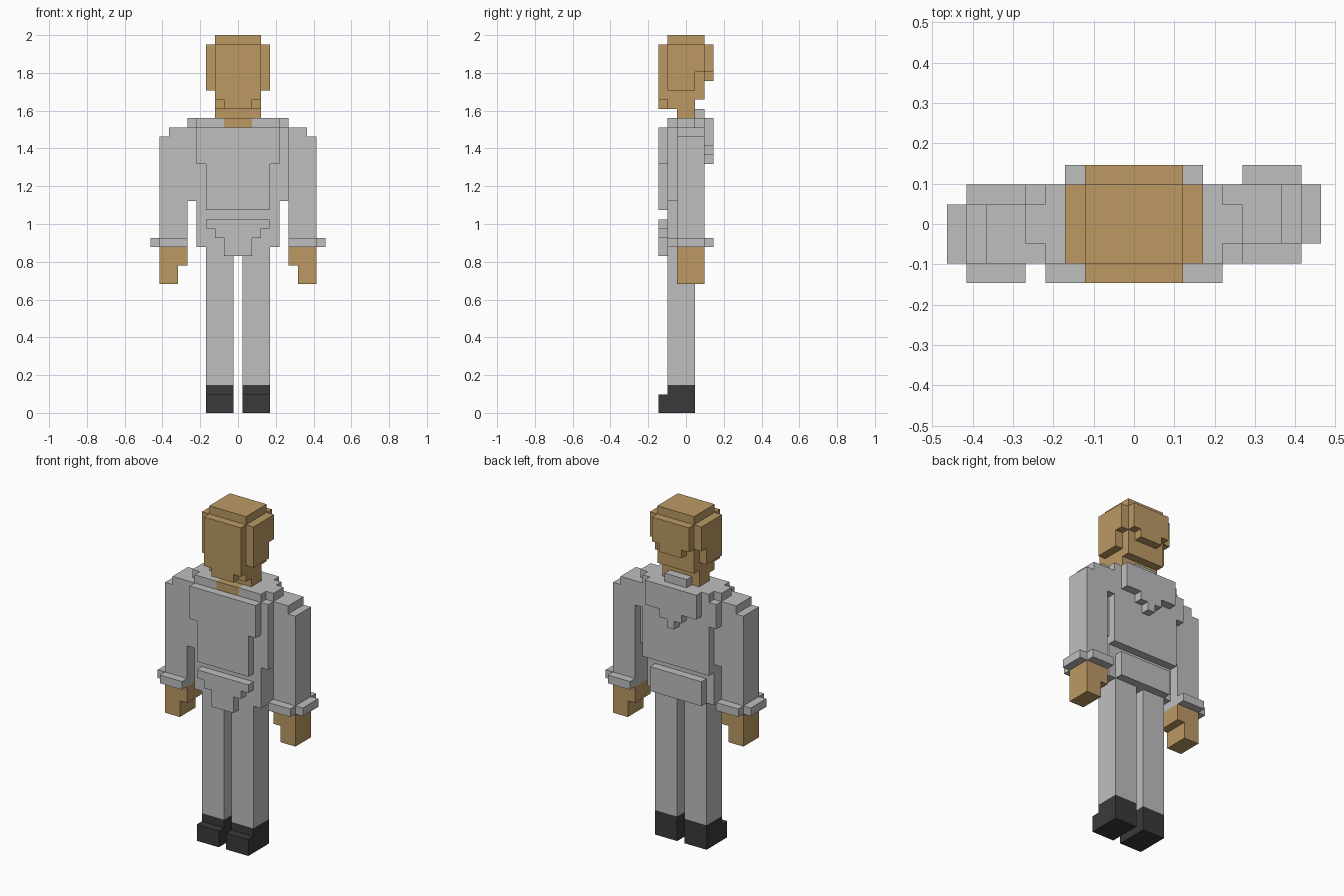
import bpy, bmesh, math
from mathutils import Vector

cube = bpy.data.objects.get("Cube")
if cube:
    bpy.data.objects.remove(cube, do_unlink=True)

U = 2 / 41  # size of one block


def make_material(name, rgb):
    m = bpy.data.materials.new(name)
    m.use_nodes = True
    col = (*rgb, 1)
    m.diffuse_color = col
    bsdf = m.node_tree.nodes["Principled BSDF"]
    bsdf.inputs["Base Color"].default_value = col
    bsdf.inputs["Roughness"].default_value = 0.9
    return m


SKIN = make_material("tan_skin", (0.503, 0.323, 0.127))
CLOTH = make_material("grey_cloth", (0.52, 0.52, 0.52))
SHOE = make_material("black_shoe", (0.042, 0.042, 0.042))


def side_of(axis, sign):
    """Offsets of the four corners of a unit block's side."""
    a, b = (axis + 1) % 3, (axis + 2) % 3
    corners = []
    for p, q in ((0, 0), (1, 0), (1, 1), (0, 1))[::sign]:
        v = [0, 0, 0]
        v[axis], v[a], v[b] = (sign + 1) // 2, p, q
        corners.append(Vector(v))
    return corners


SIDES = [(ax, s, side_of(ax, s)) for ax in range(3) for s in (-1, 1)]


def part(name, material, *boxes):
    """One closed blocky shell from boxes (x0, x1, y0, y1, z0, z1) in blocks."""
    cells = set()
    for x0, x1, y0, y1, z0, z1 in boxes:
        cells |= {(x, y, z) for x in range(round(x0 + .5), round(x1 + .5))
                  for y in range(y0, y1) for z in range(z0, z1)}
    bm = bmesh.new()
    verts = {}
    for c in sorted(cells):
        for axis, sign, corners in SIDES:
            n = list(c)
            n[axis] += sign
            if tuple(n) in cells:
                continue
            keys = [tuple(int(k) for k in Vector(c) + o) for o in corners]
            for k in keys:
                if k not in verts:
                    verts[k] = bm.verts.new(((k[0] - .5) * U, k[1] * U, k[2] * U))
            bm.faces.new([verts[k] for k in keys])
    # Join the block sides into large flat faces
    bmesh.ops.dissolve_limit(bm, angle_limit=math.radians(1),
                             verts=bm.verts[:], edges=bm.edges[:])
    mesh = bpy.data.meshes.new(name)
    bm.to_mesh(mesh)
    bm.free()
    mesh.materials.append(material)
    obj = bpy.data.objects.new(name, mesh)
    bpy.context.collection.objects.link(obj)


def wide(half, *rest):
    """A box centred on x = 0."""
    return (-half, half, *rest)


def flip(s, x0, x1, *rest):
    """A box on the left (s = 1) or the right (s = -1)."""
    return (x0, x1, *rest) if s > 0 else (-x1, -x0, *rest)


# Head: core, crown, ears side, face and back of the skull
part("head", SKIN,
     wide(2.5, -2, 2, 34, 41),
     wide(2.5, -2, 1, 33, 34),
     wide(3.5, -2, 1, 35, 40),
     wide(3.5, -2, 2, 37, 40),
     wide(2.5, -3, -2, 34, 40),
     wide(1.5, -3, -2, 33, 34),
     wide(2.5, 2, 3, 37, 40),
     wide(1.5, 2, 3, 36, 37))
part("neck", SKIN, wide(2.5, -1, 1, 32, 33), wide(1.5, -2, 1, 31, 32))

# Jacket body with shoulders, open at the neck
body = [wide(4.5, -2, 1, 18, 31), wide(4.5, 1, 2, 22, 32)]
for s in (1, -1):
    body += [flip(s, 1.5, 4.5, -2, 1, 31, 32),
             flip(s, 4.5, 5.5, -2, 1, 23, 31),
             flip(s, 4.5, 5.5, 1, 2, 28, 31),
             flip(s, 4.5, 5.5, -1, 1, 31, 32)]
part("jacket_body", CLOTH, *body)
part("jacket_front", CLOTH, wide(4.5, -3, -2, 27, 31), wide(3.5, -3, -2, 22, 27))
part("collar", CLOTH, wide(1.5, 1, 2, 32, 33))
part("back_yoke", CLOTH, wide(3.5, 2, 3, 29, 32),
     wide(1.5, 2, 3, 28, 29), wide(.5, 2, 3, 27, 28))

# Hips: stepped front flap and plain back panel
part("front_flap", CLOTH, wide(3.5, -3, -2, 20, 21),
     wide(2.5, -3, -2, 19, 20), wide(1.5, -3, -2, 17, 19))
part("back_panel", CLOTH, wide(3.5, 1, 2, 18, 21))

# Limbs: the left arm swings one block back, the right one forward
for s, side, y in ((1, "left", -1), (-1, "right", -2)):
    part(side + "_sleeve", CLOTH,
         flip(s, 5.5, 8.5, y, y + 3, 19, 30),
         flip(s, 5.5, 7.5, y, y + 3, 30, 31))
    part(side + "_cuff", CLOTH,
         flip(s, 5.5, 8.5, y - 1, y + 4, 18, 19),
         flip(s, 5.5, 9.5, y, y + 3, 18, 19))
    part(side + "_hand", SKIN,
         flip(s, 5.5, 8.5, y, y + 3, 16, 18),
         flip(s, 6.5, 8.5, y, y + 3, 14, 16))
    part(side + "_leg", CLOTH, flip(s, .5, 3.5, -2, 1, 3, 18))
    part(side + "_shoe", SHOE,
         flip(s, .5, 3.5, -2, 1, 0, 3),
         flip(s, .5, 3.5, -3, -2, 0, 2))
